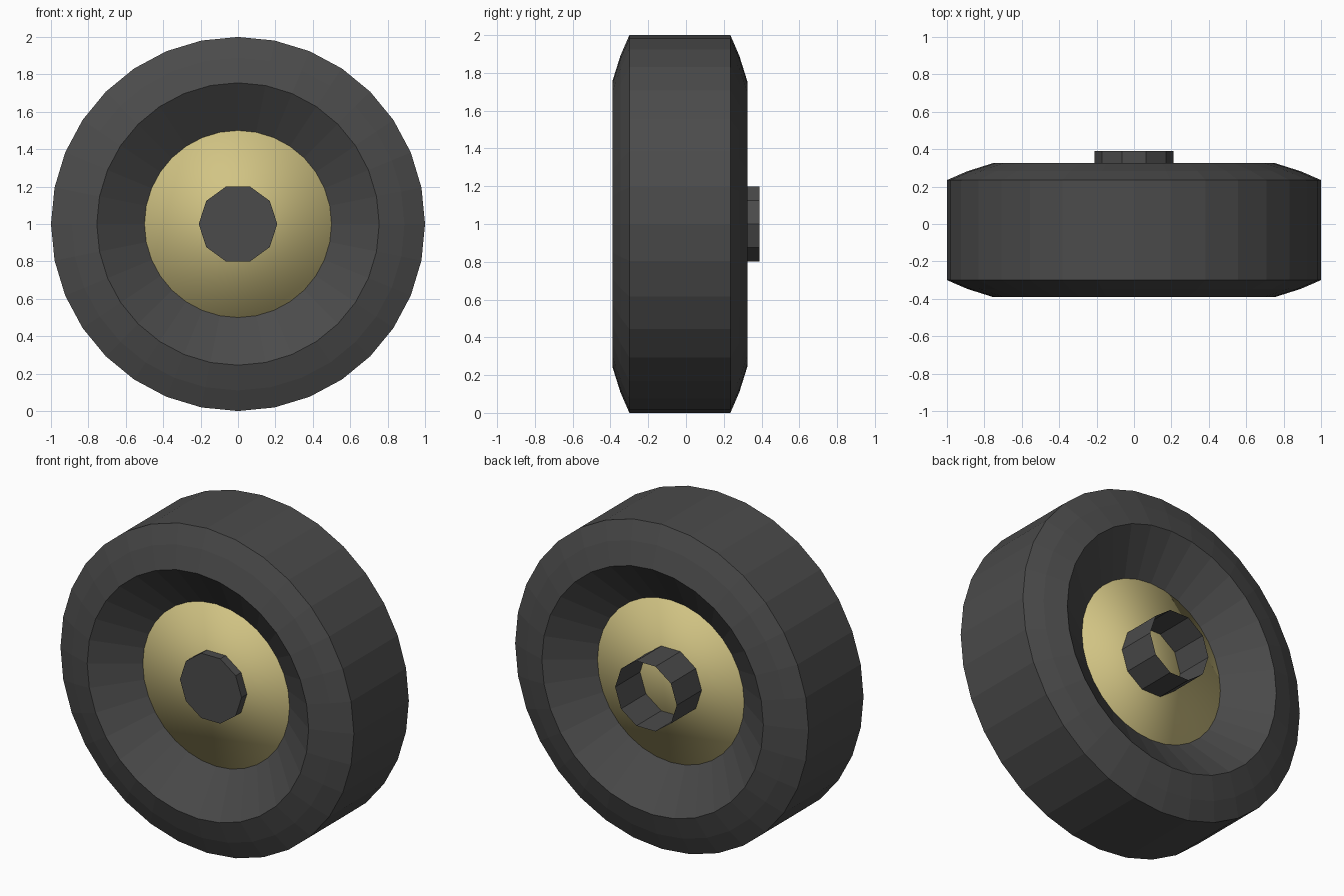
import bpy, bmesh, math

if "Cube" in bpy.data.objects:
    bpy.data.objects.remove(bpy.data.objects["Cube"])


def material(name, rgb):
    m = bpy.data.materials.new(name)
    m.diffuse_color = (*rgb, 1)
    m.use_nodes = True
    m.node_tree.nodes["Principled BSDF"].inputs["Base Color"].default_value = m.diffuse_color
    return m


def lathe(name, profile, sides, mat, cap_start=False, cap_end=False):
    """Revolve (radius, y) points around the y-axis through z = 1."""
    bm = bmesh.new()
    rings = []
    for r, y in profile:
        angles = [2 * math.pi * i / sides for i in range(sides)]
        rings.append([bm.verts.new((r * math.cos(a), y, 1 + r * math.sin(a))) for a in angles])
    for a, b in zip(rings, rings[1:]):
        for i in range(sides):
            j = (i + 1) % sides
            bm.faces.new((a[i], a[j], b[j], b[i]))
    if cap_start:
        bm.faces.new(rings[0][::-1])
    if cap_end:
        bm.faces.new(rings[-1])
    bmesh.ops.recalc_face_normals(bm, faces=bm.faces)
    me = bpy.data.meshes.new(name)
    bm.to_mesh(me)
    bm.free()
    me.materials.append(mat)
    ob = bpy.data.objects.new(name, me)
    bpy.context.collection.objects.link(ob)
    return ob


rubber = material("dark_rubber", (0.07, 0.07, 0.07))
brass = material("pale_gold", (0.64, 0.55, 0.23))

# Tyre: mirrored half profile about its middle plane, dished on both sides
MID = -0.0325
half = [(0.5, 0.18), (0.755, 0.3575), (0.89, 0.315), (1.0, 0.2675)]
profile = [(r, MID - d) for r, d in half] + [(r, MID + d) for r, d in reversed(half)]
tyre = lathe("tyre", profile, 32, rubber)

# Hub disc closing the tyre on both sides, softly shaded
hub = lathe("hub_disc", [(0.5, MID - 0.18), (0.5, MID + 0.18)], 32, brass, True, True)
hub.data.shade_smooth()

# Ten-sided axle: closed at the front, open tube at the back
axle = lathe("axle_tube", [(0.21, -0.265), (0.21, 0.39)], 10, rubber, cap_start=True)
